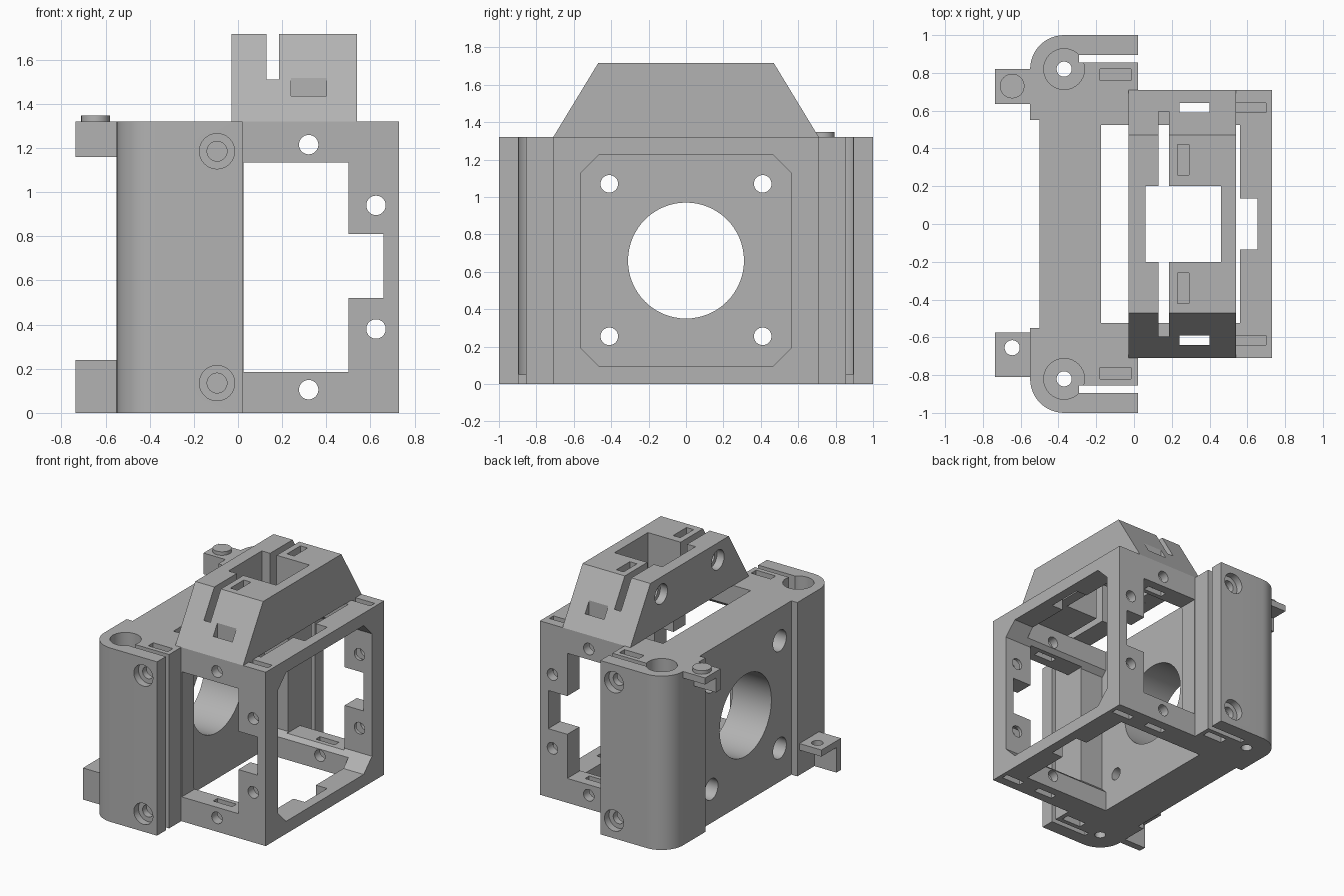
import bpy, bmesh, math
from mathutils import Matrix, Vector

if "Cube" in bpy.data.objects:
    bpy.data.objects.remove(bpy.data.objects["Cube"])

H = 1.32          # body height
MID = H / 2

grey = bpy.data.materials.new("grey_plastic")
grey.diffuse_color = (0.45, 0.45, 0.45, 1)
grey.use_nodes = True
grey.node_tree.nodes["Principled BSDF"].inputs["Base Color"].default_value = grey.diffuse_color


def prism(name, pts, lo, hi, axis='z'):
    """Extrude a closed outline along an axis (outline is xy, xz or yz)."""
    place = {'z': lambda a, b, c: (a, b, c),
             'y': lambda a, b, c: (a, c, b),
             'x': lambda a, b, c: (c, a, b)}[axis]
    bm = bmesh.new()
    base = [bm.verts.new(place(a, b, lo)) for a, b in pts]
    top = [bm.verts.new(place(a, b, hi)) for a, b in pts]
    bm.faces.new(base)
    bm.faces.new(top)
    for i in range(len(pts)):
        j = (i + 1) % len(pts)
        bm.faces.new((base[i], base[j], top[j], top[i]))
    bmesh.ops.recalc_face_normals(bm, faces=bm.faces)
    me = bpy.data.meshes.new(name)
    bm.to_mesh(me)
    bm.free()
    me.materials.append(grey)
    ob = bpy.data.objects.new(name, me)
    bpy.context.collection.objects.link(ob)
    return ob


def box(name, x, y, z):
    return prism(name, [(x[0], y[0]), (x[1], y[0]), (x[1], y[1]), (x[0], y[1])], *z)


def cyl(name, a, b, r, lo, hi, axis='z', n=32):
    ring = [(a + r * math.cos(2 * math.pi * i / n), b + r * math.sin(2 * math.pi * i / n))
            for i in range(n)]
    return prism(name, ring, lo, hi, axis)


def combine(target, tool, op):
    mod = target.modifiers.new("bool", 'BOOLEAN')
    mod.operation, mod.solver, mod.object = op, 'EXACT', tool
    bpy.context.view_layer.update()
    dg = bpy.context.evaluated_depsgraph_get()
    me = bpy.data.meshes.new_from_object(target.evaluated_get(dg))
    target.modifiers.clear()
    target.data = me
    bpy.data.objects.remove(tool)


def cut(target, tool):
    combine(target, tool, 'DIFFERENCE')


def pair(s, a, b):
    """y range on the chosen side."""
    return tuple(sorted((s * a, s * b)))


def finish(ob):
    bpy.ops.object.select_all(action='DESELECT')
    ob.select_set(True)
    bpy.context.view_layer.objects.active = ob
    bpy.ops.object.shade_smooth_by_angle(angle=math.radians(30))


# Cage: box with octagonal bore, vertical opening and side openings
body = box("bracket_body", (-0.19, 0.73), (-0.71, 0.71), (0, H))
w, zl, zh, c = 0.565, 0.095, 1.225, 0.10
cut(body, prism("cutter", [(-w, zl + c), (-w + c, zl), (w - c, zl), (w, zl + c),
                           (w, zh - c), (w - c, zh), (-w + c, zh), (-w, zh - c)],
                -0.3, 0.8, 'x'))
cut(body, box("cutter", (-0.3, 0.56), (-0.525, 0.525), (-0.1, 1.5)))
cut(body, box("cutter", (0.4, 0.655), (-0.135, 0.135), (-0.1, 1.5)))
cut(body, prism("cutter", [(0.025, 0.185), (0.5, 0.185), (0.5, 0.52), (0.66, 0.52),
                           (0.66, 0.81), (0.5, 0.81), (0.5, 1.135), (0.025, 1.135)],
                -0.9, 0.9, 'y'))

# Motor plate
plate = box("plate", (-0.5, -0.175), (-0.6, 0.6), (0, H))
cut(plate, cyl("cutter", 0, MID, 0.31, -0.7, 0, 'x', 64))
for y in (-0.41, 0.41):
    for z in (0.255, 1.07):
        cut(plate, cyl("cutter", y, z, 0.047, -0.7, 0, 'x'))
        cut(plate, cyl("cutter", y, z, 0.08, -0.7, -0.4, 'x'))
combine(body, plate, 'UNION')

# Rod clamps on both sides
for s in (-1, 1):
    arc = [(-0.37 + 0.18 * math.cos(a), 0.82 + 0.18 * math.sin(a))
           for a in [math.pi / 2 + i * math.pi / 24 for i in range(13)]]
    outline = [(-0.55, 0.55), (-0.175, 0.55), (-0.175, 0.70), (0.02, 0.70), (0.02, 1.0)] + arc
    clamp = prism("clamp", [(x, s * y) for x, y in outline], 0, H)
    cut(clamp, cyl("cutter", -0.37, s * 0.82, 0.108, 0.05, 1.5, n=40))
    cut(clamp, cyl("cutter", -0.37, s * 0.82, 0.04, -0.1, 0.3))
    cut(clamp, box("cutter", (-0.29, 0.1), pair(s, 0.855, 0.895), (-0.1, 1.5)))
    for z, nut in ((0.135, (-0.1, 0.22)), (1.185, (1.10, 1.5))):
        cut(clamp, cyl("cutter", -0.095, z, 0.045, *pair(s, 0.74, 1.1), axis='y'))
        cut(clamp, cyl("cutter", -0.095, z, 0.08, *pair(s, 0.945, 1.1), axis='y'))
        cut(clamp, box("cutter", (-0.18, -0.015), pair(s, 0.76, 0.82), nut))
    combine(body, clamp, 'UNION')

# Tapered tower with square well and clamping slots
tower = prism("tower", [(-0.71, H), (0.71, H), (0.47, 1.715), (-0.47, 1.715)],
              -0.03, 0.54, 'x')
cut(tower, box("cutter", (0.06, 0.46), (-0.2, 0.2), (1, 2)))
cut(tower, box("cutter", (0.13, 0.185), (-0.595, 0.595), (1, 2)))
for s in (-1, 1):
    cut(tower, cyl("cutter", s * 0.34, 1.585, 0.045, -0.1, 0.34, 'x'))
    cut(tower, cyl("cutter", s * 0.34, 1.585, 0.075, -0.1, 0.03, 'x'))
    cut(tower, box("cutter", (0.23, 0.29), pair(s, 0.26, 0.42), (1.5, 2)))
combine(body, tower, 'UNION')

# Screw holes and nut slots in the cage sides
for s in (-1, 1):
    cut(body, box("cutter", (0.24, 0.40), pair(s, 0.59, 0.64), (-0.1, 2)))
    for z in ((-0.1, 0.45), (0.87, 1.5)):
        cut(body, box("cutter", (0.54, 0.70), pair(s, 0.59, 0.64), z))
    for x, z in ((0.32, 0.105), (0.32, 1.215), (0.625, 0.38), (0.625, 0.94)):
        cut(body, cyl("cutter", x, z, 0.044, *pair(s, 0.5, 0.9), axis='y'))
finish(body)

# Upper tab with peg
finish(box("upper_tab", (-0.735, -0.545), (0.635, 0.82), (1.27, H)))
finish(box("upper_tab_leg", (-0.735, -0.545), (0.635, 0.69), (1.16, 1.27)))
finish(cyl("peg", -0.645, 0.73, 0.065, H - 0.01, 1.347))

# Lower tab with hole
lower = box("lower_tab", (-0.735, -0.545), (-0.81, -0.575), (0.19, 0.24))
cut(lower, cyl("cutter", -0.645, -0.655, 0.04, 0, 1))
finish(lower)
finish(box("lower_tab_leg", (-0.735, -0.545), (-0.81, -0.755), (0, 0.19)))
